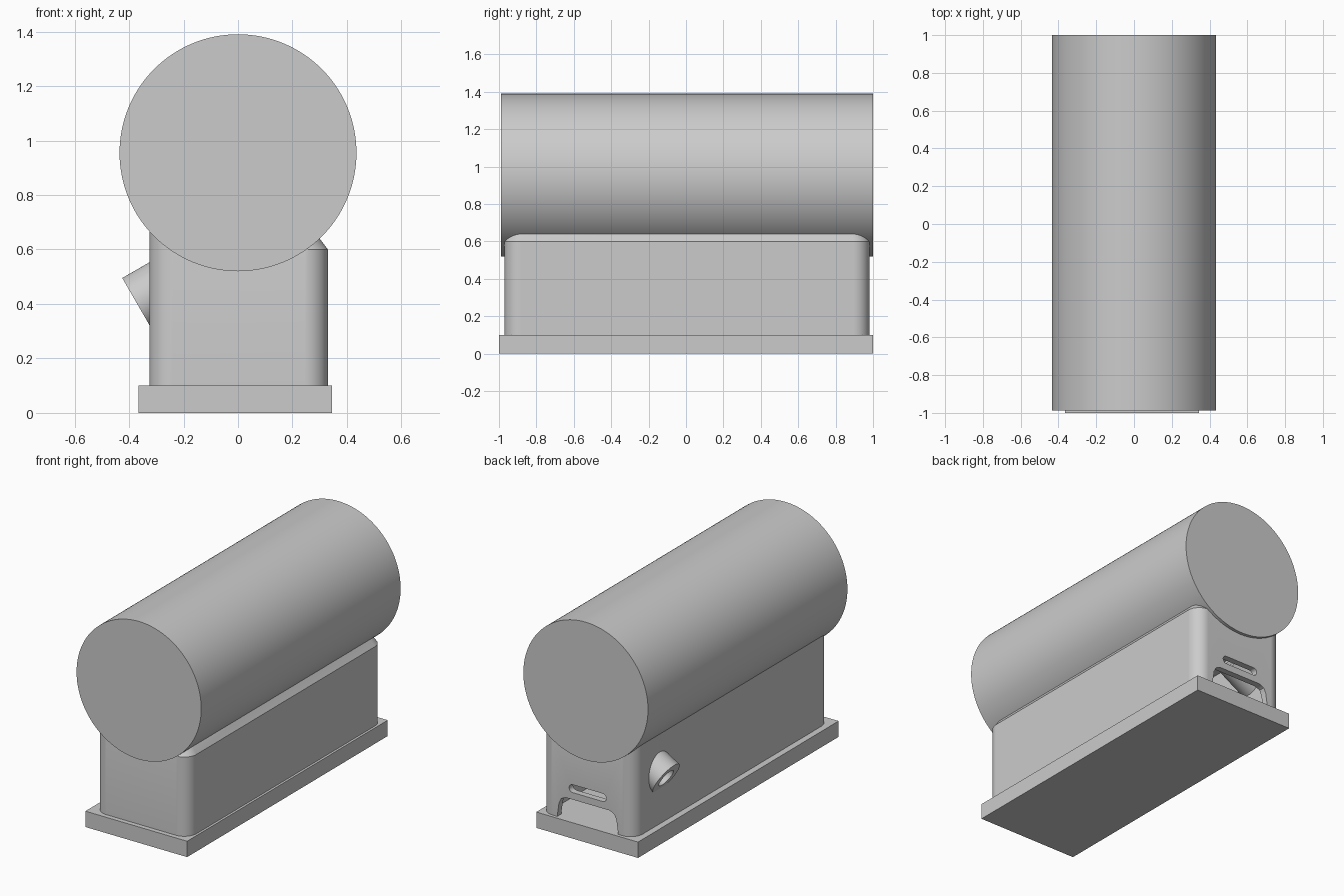
import bpy, bmesh, math
from mathutils import Vector

if "Cube" in bpy.data.objects:
    bpy.data.objects.remove(bpy.data.objects["Cube"], do_unlink=True)

grey = bpy.data.materials.new("plain_grey")
grey.use_nodes = True
grey.diffuse_color = (0.6, 0.6, 0.6, 1)
grey.node_tree.nodes["Principled BSDF"].inputs["Base Color"].default_value = (0.6, 0.6, 0.6, 1)


def loft(name, rings):
    """Closed solid through equal-length rings of points."""
    bm = bmesh.new()
    loops = [[bm.verts.new(p) for p in ring] for ring in rings]
    n = len(loops[0])
    for a, b in zip(loops, loops[1:]):
        for i in range(n):
            j = (i + 1) % n
            bm.faces.new((a[i], a[j], b[j], b[i]))
    bm.faces.new(loops[0][::-1])
    bm.faces.new(loops[-1])
    bmesh.ops.remove_doubles(bm, verts=bm.verts, dist=0.0005)
    bmesh.ops.recalc_face_normals(bm, faces=bm.faces)
    mesh = bpy.data.meshes.new(name)
    bm.to_mesh(mesh)
    bm.free()
    mesh.materials.append(grey)
    obj = bpy.data.objects.new(name, mesh)
    bpy.context.collection.objects.link(obj)
    return obj


def box(name, x0, x1, y0, y1, z0, z1):
    return loft(name, [[(x0, y0, z), (x1, y0, z), (x1, y1, z), (x0, y1, z)] for z in (z0, z1)])


def rod(name, start, end, radius, sides):
    start, end = Vector(start), Vector(end)
    turn = (end - start).to_track_quat('Z', 'Y')
    ring = [turn @ Vector((radius * math.cos(a), radius * math.sin(a), 0))
            for a in (math.tau * i / sides for i in range(sides))]
    return loft(name, [[c + p for p in ring] for c in (start, end)])


def slab(name, profile, y0, y1):
    """Front profile in x and z, extruded along y."""
    return loft(name, [[(x, y, z) for x, z in profile] for y in (y0, y1)])


def activate(obj):
    bpy.ops.object.select_all(action='DESELECT')
    obj.select_set(True)
    bpy.context.view_layer.objects.active = obj


def cut(obj, cutter):
    mod = obj.modifiers.new("cut", 'BOOLEAN')
    mod.operation, mod.solver, mod.object = 'DIFFERENCE', 'EXACT', cutter
    activate(obj)
    bpy.ops.object.modifier_apply(modifier=mod.name)


def finish(obj):
    activate(obj)
    bpy.ops.object.shade_smooth_by_angle(angle=math.radians(30))
    mod = obj.modifiers.new("flat_normals", 'WEIGHTED_NORMAL')
    mod.keep_sharp = True


# Base plate and large horizontal drum
base = box("base_plate", -0.365, 0.345, -1, 1, 0, 0.1)
drum = rod("drum", (0, -0.988, 0.955), (0, 1, 0.955), 0.435, 128)

# Housing: rounded plan, with a sloped shoulder on the left side
X0, X1, Y0, Y1, R, SEG = -0.325, 0.33, -0.97, 0.98, 0.085, 10
plan = []
for k, (cx, cy) in enumerate([(X1 - R, Y1 - R), (X0 + R, Y1 - R),
                              (X0 + R, Y0 + R), (X1 - R, Y0 + R)]):
    for i in range(SEG + 1):
        a = math.pi / 2 * (k + i / SEG)
        plan.append((cx + R * math.cos(a), cy + R * math.sin(a)))
INSET = 0.105
shoulder = [(min(x, X1 - INSET), max(Y0 + INSET, min(y, Y1 - INSET))) if x > 0 else (x, y)
            for x, y in plan]
housing = loft("housing", [[(x, y, 0.1) for x, y in plan],
                           [(x, y, 0.6) for x, y in plan],
                           [(x, y, 0.74) for x, y in shoulder]])

# Angled spout on the right side, near the back
axis = Vector((-0.866, 0, -0.5))
mouth = Vector((-0.37, 0.725, 0.40))
spout = rod("spout", mouth - axis * 0.24, mouth, 0.11, 64)

# Cutters: hollow interior, back opening, vent slot, spout bore
half = [(0.215, 0.05), (0.212, 0.11), (0.2, 0.19), (0.185, 0.22), (0.155, 0.235)]
slot = []
for side in (1, -1):
    for i in range(9):
        a = math.pi * (i / 8 - 0.5)
        slot.append((side * (0.105 + 0.025 * math.cos(a)), 0.304 + side * 0.025 * math.sin(a)))
hollow = box("hollow_cutter", X0 + 0.04, X1 - 0.04, Y0 + 0.04, Y1 - 0.04, 0.05, 0.59)
opening = slab("opening_cutter", half + [(-x, z) for x, z in reversed(half)], 0.9, 1.1)
vent = slab("vent_cutter", slot, 0.9, 1.1)
bore = rod("bore_cutter", mouth - axis * 0.4, mouth + axis * 0.1, 0.06, 48)

for cutter in (hollow, opening, vent, bore):
    cut(housing, cutter)
cut(spout, bore)
for cutter in (hollow, opening, vent, bore):
    bpy.data.objects.remove(cutter, do_unlink=True)

for part in (base, drum, housing, spout):
    finish(part)
